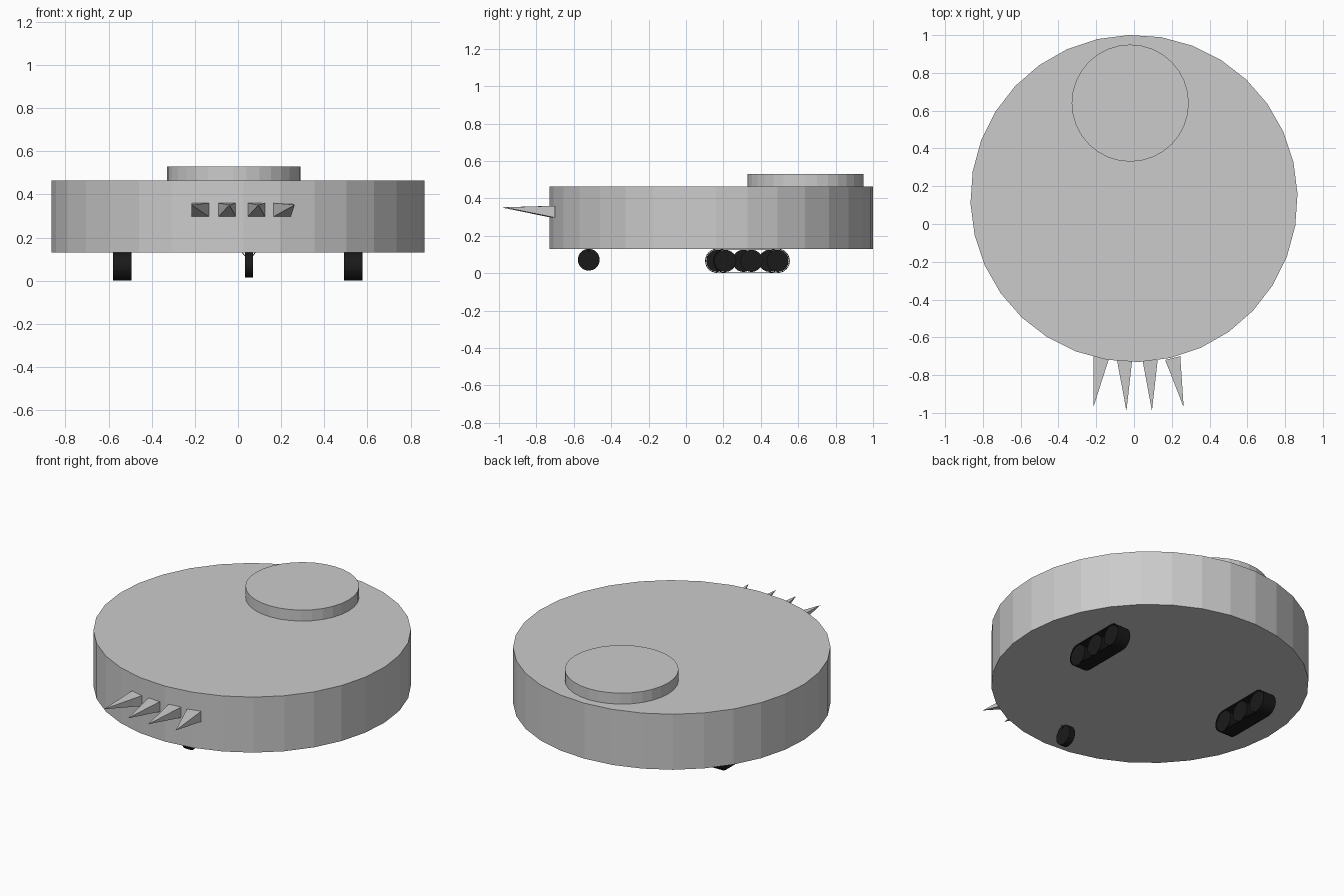
import bpy, bmesh, math

if "Cube" in bpy.data.objects:
    bpy.data.objects.remove(bpy.data.objects["Cube"])

black = bpy.data.materials.new("black_rubber")
black.diffuse_color = (0.01, 0.01, 0.01, 1)
black.use_nodes = True
black.node_tree.nodes["Principled BSDF"].inputs["Base Color"].default_value = black.diffuse_color


def mesh_object(name, verts, faces, mat=None):
    me = bpy.data.meshes.new(name)
    me.from_pydata(verts, [], faces)
    bm = bmesh.new()
    bm.from_mesh(me)
    bmesh.ops.recalc_face_normals(bm, faces=bm.faces)
    bm.to_mesh(me)
    bm.free()
    ob = bpy.data.objects.new(name, me)
    bpy.context.collection.objects.link(ob)
    if mat:
        me.materials.append(mat)
    return ob


def disc(name, loc, radius, depth, rot=(0, 0, 0), mat=None):
    bpy.ops.mesh.primitive_cylinder_add(vertices=32, radius=radius, depth=depth,
                                        location=loc, rotation=rot)
    ob = bpy.context.object
    ob.name = name
    if mat:
        ob.data.materials.append(mat)
    return ob


# Round body and the raised disc at the back
disc("body", (0, 0.135, 0.297), 0.866, 0.334, (0, 0, math.radians(1.7)))
disc("top_disc", (-0.02, 0.64, 0.495), 0.31, 0.07)

# Front spikes: square-based pyramids; (base x min, base x max, base y left/right, tip x, tip y)
spikes = [(-0.215, -0.135, -0.70, -0.72, -0.215, -0.97),
          (-0.09, -0.01, -0.72, -0.72, -0.04, -0.99),
          (0.045, 0.125, -0.72, -0.72, 0.095, -0.99),
          (0.165, 0.245, -0.72, -0.70, 0.263, -0.97)]
for i, (x0, x1, y0, y1, tx, ty) in enumerate(spikes):
    verts = [(x0, y0, 0.297), (x1, y1, 0.297), (x1, y1, 0.36), (x0, y0, 0.36),
             (tx, ty, 0.352)]
    mesh_object(f"spike_{i + 1}", verts,
                [(0, 1, 2, 3), (0, 1, 4), (1, 2, 4), (2, 3, 4), (3, 0, 4)])

# Front caster wheel with a thin swivel ring
SIDEWAYS = (0, math.pi / 2, 0)
disc("caster_wheel", (0.05, -0.52, 0.072), 0.058, 0.037, SIDEWAYS, black)
bpy.ops.mesh.primitive_torus_add(major_radius=0.03, minor_radius=0.002,
                                 major_segments=24, minor_segments=6,
                                 location=(0.05, -0.52, 0.14),
                                 rotation=(math.pi / 2, 0, 0))
bpy.context.object.name = "caster_ring"
bpy.context.object.data.materials.append(black)


# Tracks: three wheels inside a thin belt
def track(side, x, y_first):
    pitch, r, half, zc = 0.14, 0.065, 0.043, 0.066
    for i in range(3):
        disc(f"{side}_track_wheel_{i + 1}", (x, y_first + i * pitch, zc),
             0.059, 0.08, SIDEWAYS, black)
    n = 12
    profile = []
    for yc, start in ((y_first + 2 * pitch, -90), (y_first, 90)):
        for k in range(n + 1):
            a = math.radians(start + 180 * k / n)
            profile.append((yc + r * math.cos(a), zc + r * math.sin(a)))
    m = len(profile)
    verts = [(x + s * half, y, z) for s in (-1, 1) for y, z in profile]
    faces = [(k, (k + 1) % m, m + (k + 1) % m, m + k) for k in range(m)]
    belt = mesh_object(f"{side}_track_belt", verts, faces, black)
    thick = belt.modifiers.new("thickness", 'SOLIDIFY')
    thick.thickness = 0.004
    thick.offset = -1


track("left", -0.537, 0.167)
track("right", 0.535, 0.21)
